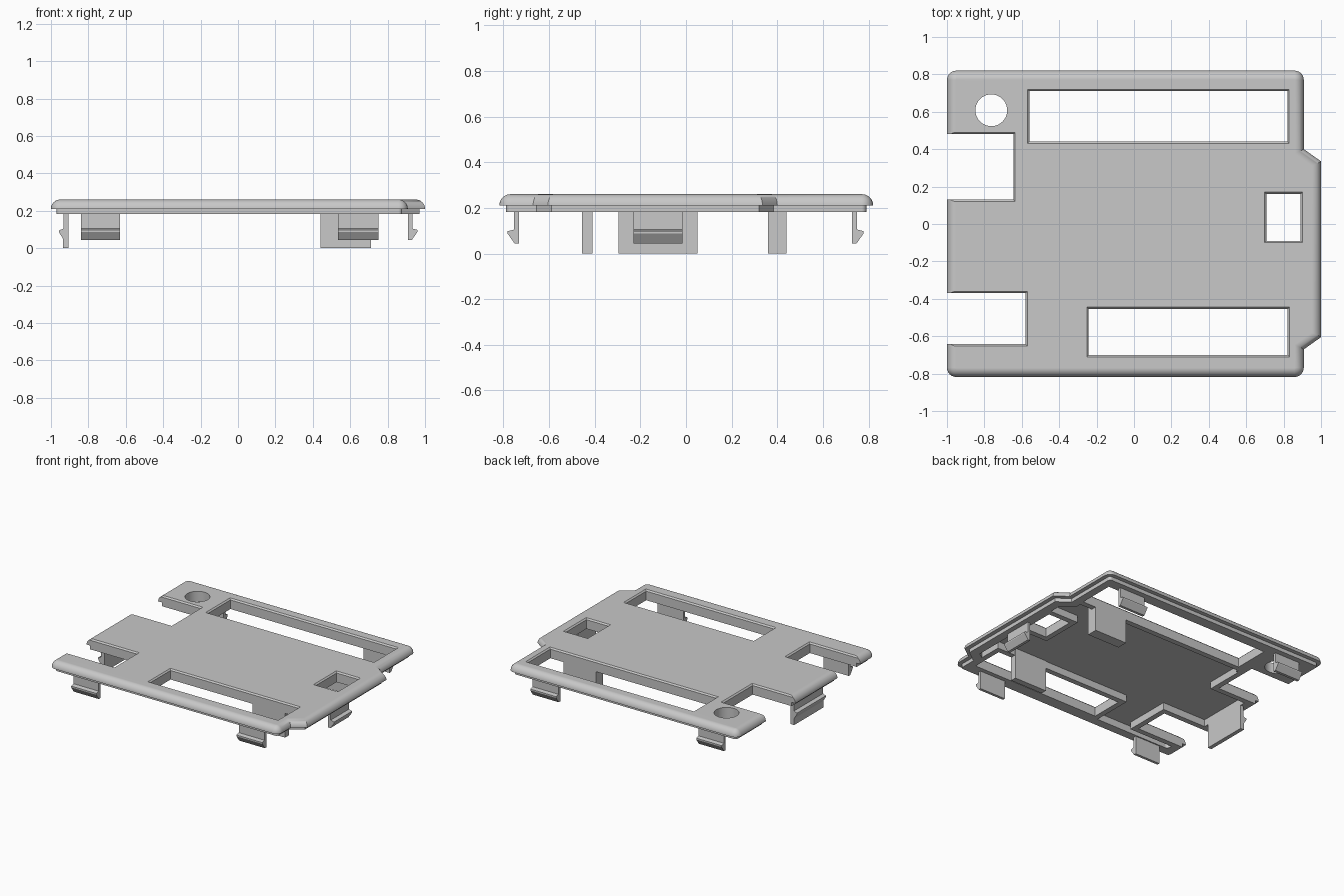
import bpy, bmesh, math
from mathutils import Vector

cube = bpy.data.objects.get("Cube")
if cube:
    bpy.data.objects.remove(cube, do_unlink=True)

grey = bpy.data.materials.new("light grey plastic")
grey.use_nodes = True
GREY = (0.58, 0.58, 0.58, 1)
grey.diffuse_color = GREY
grey.node_tree.nodes["Principled BSDF"].inputs["Base Color"].default_value = GREY

# Plate top, rim underside, plate underside, ceiling of the hollow underneath
TOP, LIP, BASE, CEILING = 0.26, 0.21, 0.182, 0.235
RIB = 0.04   # width of the ribs around the openings


def finish(name, bm):
    bmesh.ops.recalc_face_normals(bm, faces=bm.faces)
    mesh = bpy.data.meshes.new(name)
    bm.to_mesh(mesh)
    bm.free()
    mesh.materials.append(grey)
    obj = bpy.data.objects.new(name, mesh)
    bpy.context.collection.objects.link(obj)
    return obj


def loft(bm, rings):
    """Skin a stack of equal rings and cap both ends."""
    loops = [[bm.verts.new(p) for p in ring] for ring in rings]
    n = len(loops[0])
    for a, b in zip(loops, loops[1:]):
        for i in range(n):
            j = (i + 1) % n
            bm.faces.new((a[i], a[j], b[j], b[i]))
    bm.faces.new(loops[0][::-1])
    bm.faces.new(loops[-1])


def rectangle(x0, x1, y0, y1, grow, z):
    return [(x0 - grow, y0 - grow, z), (x1 + grow, y0 - grow, z),
            (x1 + grow, y1 + grow, z), (x0 - grow, y1 + grow, z)]


def subtract(target, cutter):
    """Cut one solid out of another and discard the cutter."""
    cutter.hide_render = True
    mod = target.modifiers.new("cut", 'BOOLEAN')
    mod.operation, mod.solver, mod.object = 'DIFFERENCE', 'EXACT', cutter
    mod.use_self = True
    bpy.context.view_layer.objects.active = target
    bpy.ops.object.modifier_apply(modifier=mod.name)
    bpy.data.objects.remove(cutter, do_unlink=True)


# Plate outline, counter-clockwise: x, y, corner is rounded
OUTLINE = [(-1, -0.818, 1), (0.908, -0.818, 1), (0.908, -0.67, 0), (1, -0.605, 0),
           (1, 0.335, 0), (0.908, 0.4, 0), (0.908, 0.82, 1), (-1, 0.82, 1)]


def plate_ring(inset, z, radius=0.05, steps=6):
    pts = []
    count = len(OUTLINE)
    for i, (x, y, rounded) in enumerate(OUTLINE):
        p = Vector((x, y))
        before = (p - Vector(OUTLINE[i - 1][:2])).normalized()
        after = (Vector(OUTLINE[(i + 1) % count][:2]) - p).normalized()
        n1, n2 = Vector((-before.y, before.x)), Vector((-after.y, after.x))
        miter = (n1 + n2) / (1 + n1.dot(n2))
        if not rounded:
            q = p + miter * inset
            pts.append((q.x, q.y, z))
            continue
        centre, r = p + miter * radius, radius - inset
        start = math.atan2(-n1.y, -n1.x)
        for k in range(steps + 1):
            a = start + math.pi / 2 * k / steps
            pts.append((centre.x + r * math.cos(a), centre.y + r * math.sin(a), z))
    return pts


# Plate with stepped underside and rounded upper rim
bm = bmesh.new()
rings = [plate_ring(0.03, BASE), plate_ring(0.03, LIP)]
for k in range(9):
    a = math.pi / 2 * k / 8
    rings.append(plate_ring(0.048 * (1 - math.cos(a)), LIP + (TOP - LIP) * math.sin(a)))
loft(bm, rings)
plate = finish("cover_plate", bm)

# Openings: x min, x max, y min, y max
OPENINGS = [(-0.56, 0.82, 0.44, 0.71), (-0.242, 0.821, -0.7, -0.455),
            (0.708, 0.89, -0.09, 0.16), (-1.2, -0.645, 0.13, 0.48),
            (-1.2, -0.58, -0.642, -0.37)]

# Hollow underside, leaving an edge wall, ribs and a solid corner at the round hole
bm = bmesh.new()
loft(bm, [plate_ring(0.095, z, radius=0.12) for z in (0.1, CEILING)])
hollow = finish("hollow_cutter", bm)
bm = bmesh.new()
for box in OPENINGS:
    loft(bm, [rectangle(*box, RIB, z) for z in (0.05, 0.3)])
loft(bm, [rectangle(-1.2, -0.59, 0.38, 0.9, 0, z) for z in (0.04, 0.31)])
subtract(hollow, finish("rib_cutter", bm))
subtract(plate, hollow)

# Openings with a small upper chamfer, and the round hole
bm = bmesh.new()
for box in OPENINGS:
    loft(bm, [rectangle(*box, f, z)
              for f, z in ((0, 0.1), (0, TOP - 0.01), (0.01, TOP), (0.01, 0.3))])
loft(bm, [[(-0.763 + 0.085 * math.cos(math.tau * k / 40),
            0.608 + 0.085 * math.sin(math.tau * k / 40), z) for k in range(40)]
          for z in (0.1, 0.3)])
subtract(plate, finish("opening_cutter", bm))

plate.select_set(True)
bpy.ops.object.shade_smooth_by_angle(angle=math.radians(30))
weighted = plate.modifiers.new("even shading", 'WEIGHTED_NORMAL')
weighted.keep_sharp = True

# Snap clips: hook profile as (outward offset, height)
SHORT = [(0, 0.19), (0.022, 0.19), (0.022, 0.105), (0.05, 0.098),
         (0.05, 0.088), (0.02, 0.045), (0, 0.045)]
TALL = [(0, 0.19), (0.028, 0.19), (0.028, 0.105), (0.052, 0.095),
        (0.052, 0.085), (0.03, 0.05), (0.03, 0), (0, 0)]


def clip(name, profile, axis, sign, inner, lo, hi):
    bm = bmesh.new()
    ring = []
    for t in (lo, hi):
        side = [(sign * (inner + d), z) for d, z in profile]
        ring.append([(o, t, z) if axis == "x" else (t, o, z) for o, z in side])
    loft(bm, ring)
    finish(name, bm)


for side, sign, inner in (("front", -1, 0.732), ("back", 1, 0.728)):
    clip(side + "_clip_right", SHORT, "y", sign, inner, -0.84, -0.63)
    clip(side + "_clip_left", SHORT, "y", sign, inner, 0.535, 0.75)
clip("left_clip", SHORT, "x", 1, 0.91, -0.23, -0.015)
clip("right_tall_clip", TALL, "x", -1, 0.905, -0.295, 0.05)

# Support legs beside the two long slots
for name, y0, y1 in (("back_leg", 0.36, 0.44), ("front_leg", -0.455, -0.41)):
    bm = bmesh.new()
    loft(bm, [rectangle(0.44, 0.71, y0, y1, 0, z) for z in (0, 0.24)])
    finish(name, bm)
